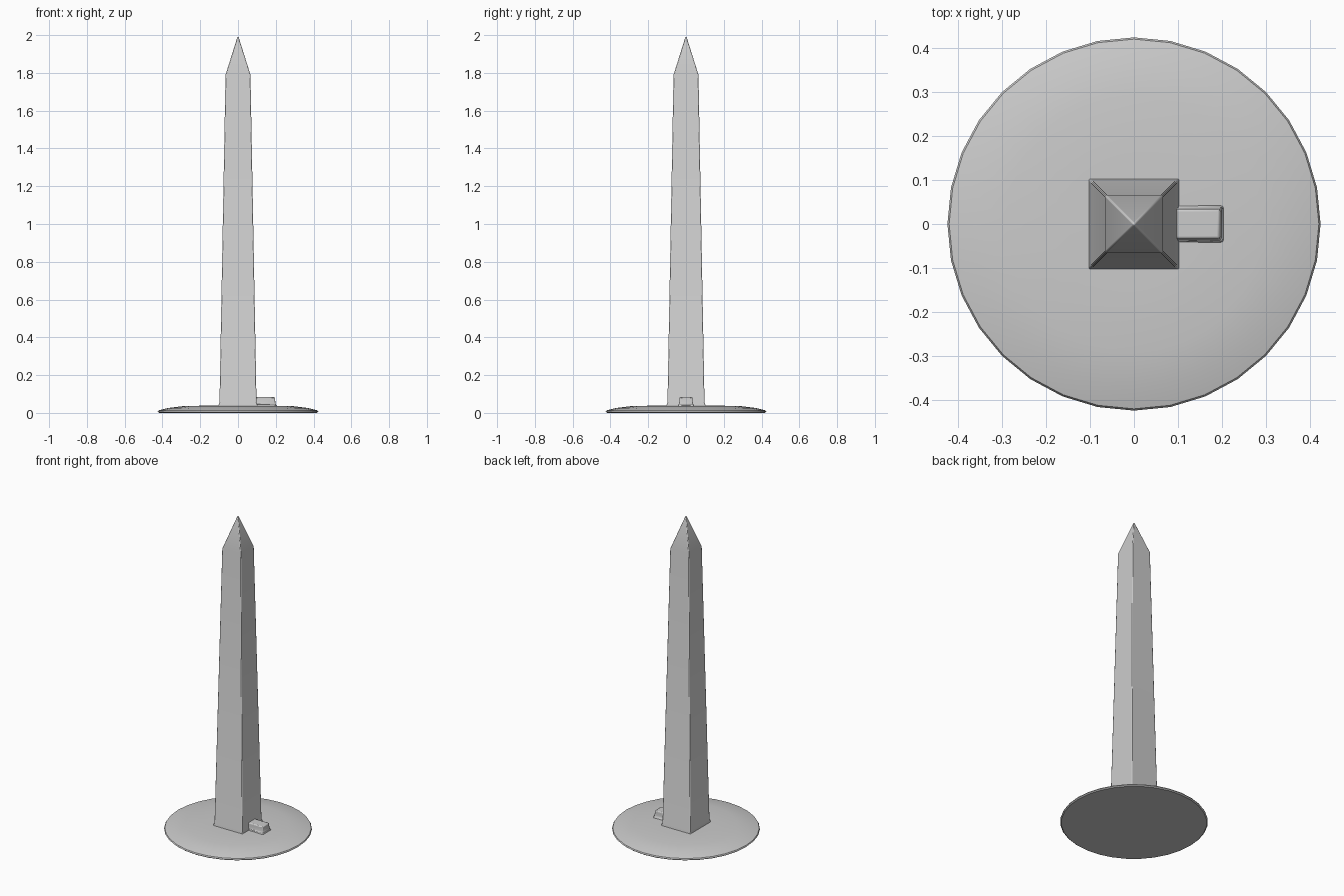
import bpy, bmesh
from math import radians, sin, cos, pi

cube = bpy.data.objects.get("Cube")
if cube:
    bpy.data.objects.remove(cube)

stone = bpy.data.materials.new("grey_stone")
stone.use_nodes = True
grey = (0.6, 0.6, 0.6, 1)
stone.diffuse_color = grey
stone.node_tree.nodes["Principled BSDF"].inputs["Base Color"].default_value = grey


def loft(name, rings, bevel=0, angle=30):
    """Skin a stack of equal-length rings; a one-point ring is an apex."""
    bm = bmesh.new()
    loops = [[bm.verts.new(p) for p in ring] for ring in rings]
    for low, high in zip(loops, loops[1:]):
        n = len(low)
        for i in range(n):
            j = (i + 1) % n
            if len(high) == 1:
                bm.faces.new((low[i], low[j], high[0]))
            else:
                bm.faces.new((low[i], low[j], high[j], high[i]))
    bm.faces.new(loops[0][::-1])
    if len(loops[-1]) > 2:
        bm.faces.new(loops[-1])
    mesh = bpy.data.meshes.new(name)
    bm.to_mesh(mesh)
    bm.free()
    mesh.materials.append(stone)
    obj = bpy.data.objects.new(name, mesh)
    bpy.context.collection.objects.link(obj)
    if bevel:
        mod = obj.modifiers.new("soft_edges", 'BEVEL')
        mod.width, mod.segments = bevel, 2
    bpy.ops.object.select_all(action='DESELECT')
    obj.select_set(True)
    bpy.context.view_layer.objects.active = obj
    bpy.ops.object.shade_smooth_by_angle(angle=radians(angle))
    return obj


def circle(r, z, n=32):
    return [(r * cos(2 * pi * i / n), r * sin(2 * pi * i / n), z) for i in range(n)]


def rect(hx, hy, z, cx=0):
    return [(cx + sx * hx, sy * hy, z) for sx, sy in ((-1, -1), (1, -1), (1, 1), (-1, 1))]


# Shallow round mound with a thin rim
loft("round_mound", [circle(r, z) for r, z in
     ((0.418, 0), (0.425, 0.006), (0.421, 0.013), (0.37, 0.026), (0.29, 0.036), (0.15, 0.039))])

# Tapered square shaft with its pyramid point, and a slight flare at the foot
loft("obelisk_shaft", [rect(s, s, z) for s, z in
     ((0.103, 0.02), (0.103, 0.042), (0.098, 0.055), (0.066, 1.79))] + [[(0, 0, 2.0)]],
     bevel=0.004, angle=25)

# Small entrance block on the left side
loft("entrance_block", [rect(0.06 + d, 0.036 + d, z, 0.138) for d, z in
     ((0.007, 0.02), (0.006, 0.041), (0, 0.05), (-0.002, 0.083))], bevel=0.008, angle=40)
